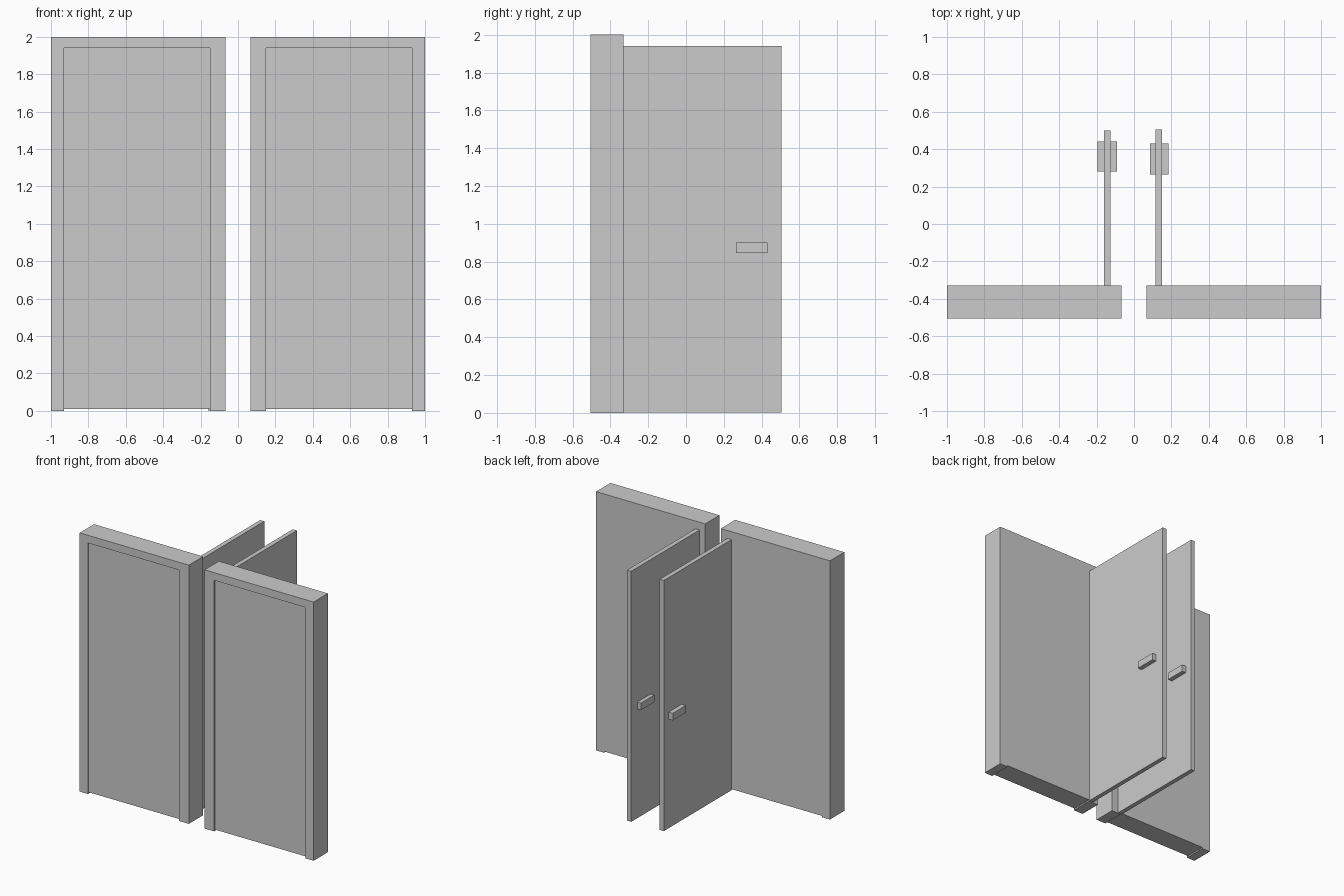
import bpy, bmesh

if "Cube" in bpy.data.objects:
    bpy.data.objects.remove(bpy.data.objects["Cube"])


def extrude_profile(name, points, y0, y1):
    """Extrude an (x, z) outline from y0 to y1."""
    bm = bmesh.new()
    face = bm.faces.new([bm.verts.new((x, y0, z)) for x, z in points])
    ext = bmesh.ops.extrude_face_region(bm, geom=[face])
    verts = [v for v in ext["geom"] if isinstance(v, bmesh.types.BMVert)]
    bmesh.ops.translate(bm, verts=verts, vec=(0, y1 - y0, 0))
    bmesh.ops.recalc_face_normals(bm, faces=bm.faces)
    mesh = bpy.data.meshes.new(name)
    bm.to_mesh(mesh)
    bm.free()
    obj = bpy.data.objects.new(name, mesh)
    bpy.context.collection.objects.link(obj)
    return obj


def box(name, x, y, z):
    (x0, x1), (z0, z1) = sorted(x), z
    return extrude_profile(name, [(x0, z0), (x1, z0), (x1, z1), (x0, z1)], *y)


FRONT, BACK, TOP, DOOR_TOP = -0.505, -0.33, 2.0, 1.94

# side, sign, door x range, door end y, handle x range, handle y range
units = [
    ("left", -1, (-0.16, -0.125), 0.50, (-0.195, -0.09), (0.28, 0.44)),
    ("right", 1, (0.115, 0.15), 0.505, (0.085, 0.185), (0.265, 0.43)),
]

for side, s, door_x, door_end, handle_x, handle_y in units:
    # Surrounding frame: two jambs and a lintel
    outline = [(0.067, 0), (0.15, 0), (0.15, DOOR_TOP), (0.93, DOOR_TOP),
               (0.93, 0), (1.0, 0), (1.0, TOP), (0.067, TOP)]
    extrude_profile(side + "_frame", [(s * x, z) for x, z in outline], FRONT, BACK)
    # Slightly recessed panel filling the frame
    box(side + "_panel", (s * 0.15, s * 0.93), (FRONT + 0.01, BACK), (0.01, DOOR_TOP))
    # Door leaf swung open to the back
    box(side + "_door", door_x, (BACK, door_end), (0.003, DOOR_TOP))
    # Handle block passing through the leaf
    box(side + "_handle", handle_x, handle_y, (0.845, 0.90))
